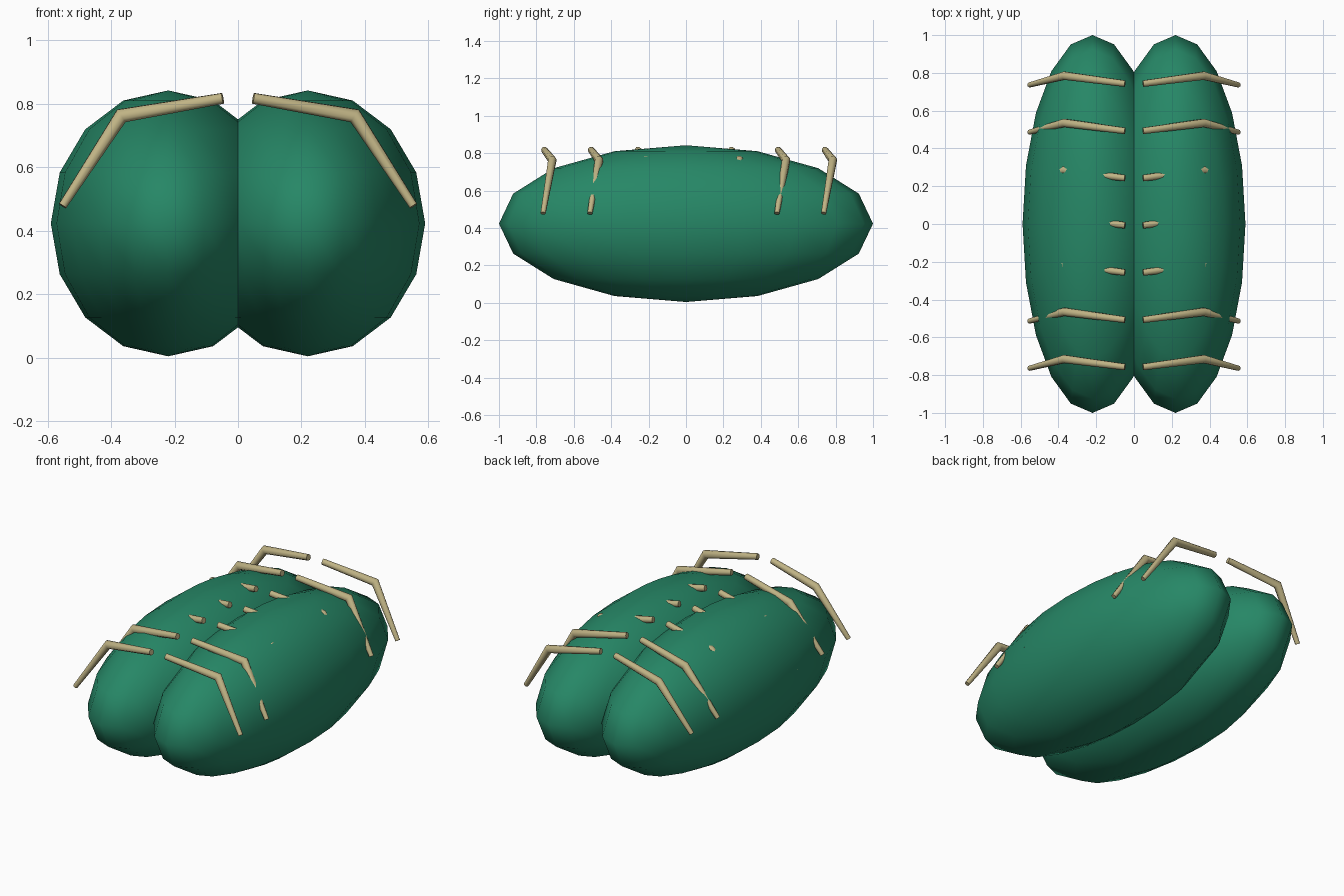
import bpy, bmesh, math
from mathutils import Vector

if "Cube" in bpy.data.objects:
    bpy.data.objects.remove(bpy.data.objects["Cube"])


def material(name, rgb):
    m = bpy.data.materials.new(name)
    m.diffuse_color = (*rgb, 1)
    m.use_nodes = True
    m.node_tree.nodes["Principled BSDF"].inputs["Base Color"].default_value = m.diffuse_color
    return m


green = material("deep_green", (0.0194, 0.242, 0.133))
tan = material("tan", (0.53, 0.455, 0.235))


def finish(bm, name, mat, angle):
    bmesh.ops.recalc_face_normals(bm, faces=bm.faces)
    mesh = bpy.data.meshes.new(name)
    bm.to_mesh(mesh)
    bm.free()
    mesh.materials.append(mat)
    ob = bpy.data.objects.new(name, mesh)
    bpy.context.collection.objects.link(ob)
    bpy.ops.object.select_all(action='DESELECT')
    bpy.context.view_layer.objects.active = ob
    ob.select_set(True)
    bpy.ops.object.shade_smooth_by_angle(angle=math.radians(angle))
    return ob


def body_lobe(name, side):
    bm = bmesh.new()
    bmesh.ops.create_uvsphere(bm, u_segments=20, v_segments=8, radius=1)
    bmesh.ops.scale(bm, vec=(0.37, 1.0, 0.419), verts=bm.verts)
    bmesh.ops.translate(bm, vec=(0.22 * side, 0, 0.423), verts=bm.verts)
    return finish(bm, name, green, 60)


def bent_leg(name, points, radii, sides=8):
    """Tapered tube through the points, mitred at the bend."""
    bm = bmesh.new()
    pts = [Vector(p) for p in points]
    dirs = [(b - a).normalized() for a, b in zip(pts, pts[1:])]
    bend_axis = dirs[0].cross(dirs[-1]).normalized()
    rings = []
    for i, (p, r) in enumerate(zip(pts, radii)):
        d0, d1 = dirs[max(i - 1, 0)], dirs[min(i, len(dirs) - 1)]
        t = (d0 + d1).normalized()
        across = bend_axis.cross(t) / t.dot(d1)
        rings.append([bm.verts.new(p + r * (math.cos(a) * bend_axis + math.sin(a) * across))
                      for a in (2 * math.pi * k / sides for k in range(sides))])
    for a, b in zip(rings, rings[1:]):
        for k in range(sides):
            n = (k + 1) % sides
            bm.faces.new((a[k], a[n], b[n], b[k]))
    bm.faces.new(rings[0])
    bm.faces.new(rings[-1])
    return finish(bm, name, tan, 50)


# Two joined body lobes, each with a row of seven bent legs
for side, label in ((-1, "left"), (1, "right")):
    body_lobe(f"{label}_body", side)
    for i in range(7):
        y = -0.75 + 0.25 * i
        bent_leg(f"{label}_leg_{i + 1}",
                 [(0.048 * side, y - 0.007, 0.817),
                  (0.368 * side, y + 0.035, 0.762),
                  (0.553 * side, y - 0.014, 0.478)],
                 (0.018, 0.023, 0.014))
